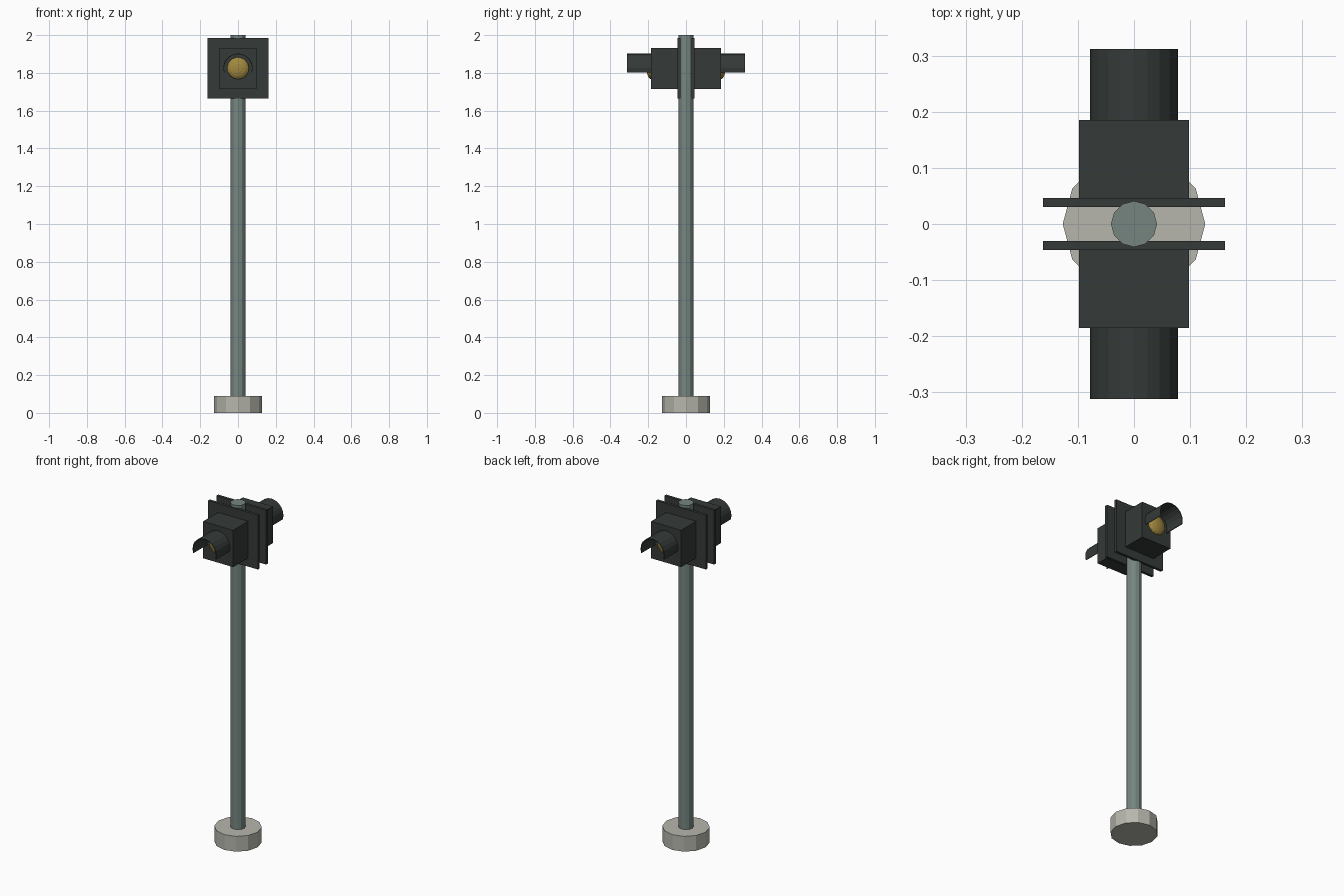
import bpy, math

if "Cube" in bpy.data.objects:
    bpy.data.objects.remove(bpy.data.objects["Cube"])

def material(name, rgb):
    m = bpy.data.materials.new(name)
    m.diffuse_color = (*rgb, 1)
    m.use_nodes = True
    m.node_tree.nodes["Principled BSDF"].inputs["Base Color"].default_value = m.diffuse_color
    return m

DARK = material("dark_housing", (0.035, 0.043, 0.04))
POLE = material("pole_green", (0.18, 0.235, 0.215))
STONE = material("concrete", (0.47, 0.47, 0.42))
AMBER = material("amber", (0.36, 0.25, 0.05))
LAMP_Z = 1.825

def finish(name, mat):
    ob = bpy.context.object
    ob.name = name
    ob.data.materials.append(mat)
    return ob

def post(name, r, z0, z1, mat):
    bpy.ops.mesh.primitive_cylinder_add(vertices=12, radius=r, depth=z1 - z0,
                                        location=(0, 0, (z0 + z1) / 2), rotation=(0, 0, math.pi / 2))
    finish(name, mat)

def box(name, half_x, y0, y1, z0, z1, mat):
    bpy.ops.mesh.primitive_cube_add(size=1, location=(0, (y0 + y1) / 2, (z0 + z1) / 2))
    ob = finish(name, mat)
    ob.scale = (2 * half_x, abs(y1 - y0), z1 - z0)

def visor(name, side):
    # open half tube hooding the lens, arc runs slightly below the middle
    n, r, a0, a1 = 12, 0.078, math.radians(-18), math.radians(198)
    verts = []
    for i in range(n + 1):
        a = a0 + (a1 - a0) * i / n
        for y in (0.183, 0.312):
            verts.append((r * math.cos(a), side * y, LAMP_Z + r * math.sin(a)))
    faces = [(2*i, 2*i + 1, 2*i + 3, 2*i + 2)[::side] for i in range(n)]
    me = bpy.data.meshes.new(name)
    me.from_pydata(verts, [], faces)
    me.materials.append(DARK)
    ob = bpy.data.objects.new(name, me)
    bpy.context.collection.objects.link(ob)
    mod = ob.modifiers.new("thickness", 'SOLIDIFY')
    mod.thickness = 0.004
    mod.offset = -1 

# base and pole
post("base", 0.127, 0, 0.09, STONE)
post("pole", 0.041, 0.05, 2.0, POLE)

# two lamp heads, front and back
for label, s in (("front", -1), ("back", 1)):
    box(label + "_backplate", 0.162, s * 0.03, s * 0.046, 1.665, 1.985, DARK)
    box(label + "_housing", 0.098, s * 0.045, s * 0.185, 1.715, 1.932, DARK)
    bpy.ops.mesh.primitive_uv_sphere_add(segments=16, ring_count=8, radius=0.059,
                                         location=(0, s * 0.183, LAMP_Z), rotation=(math.pi / 2, 0, 0))
    lens = finish(label + "_lens", AMBER)
    lens.scale = (1, 1, 0.45)
    visor(label + "_visor", s)
